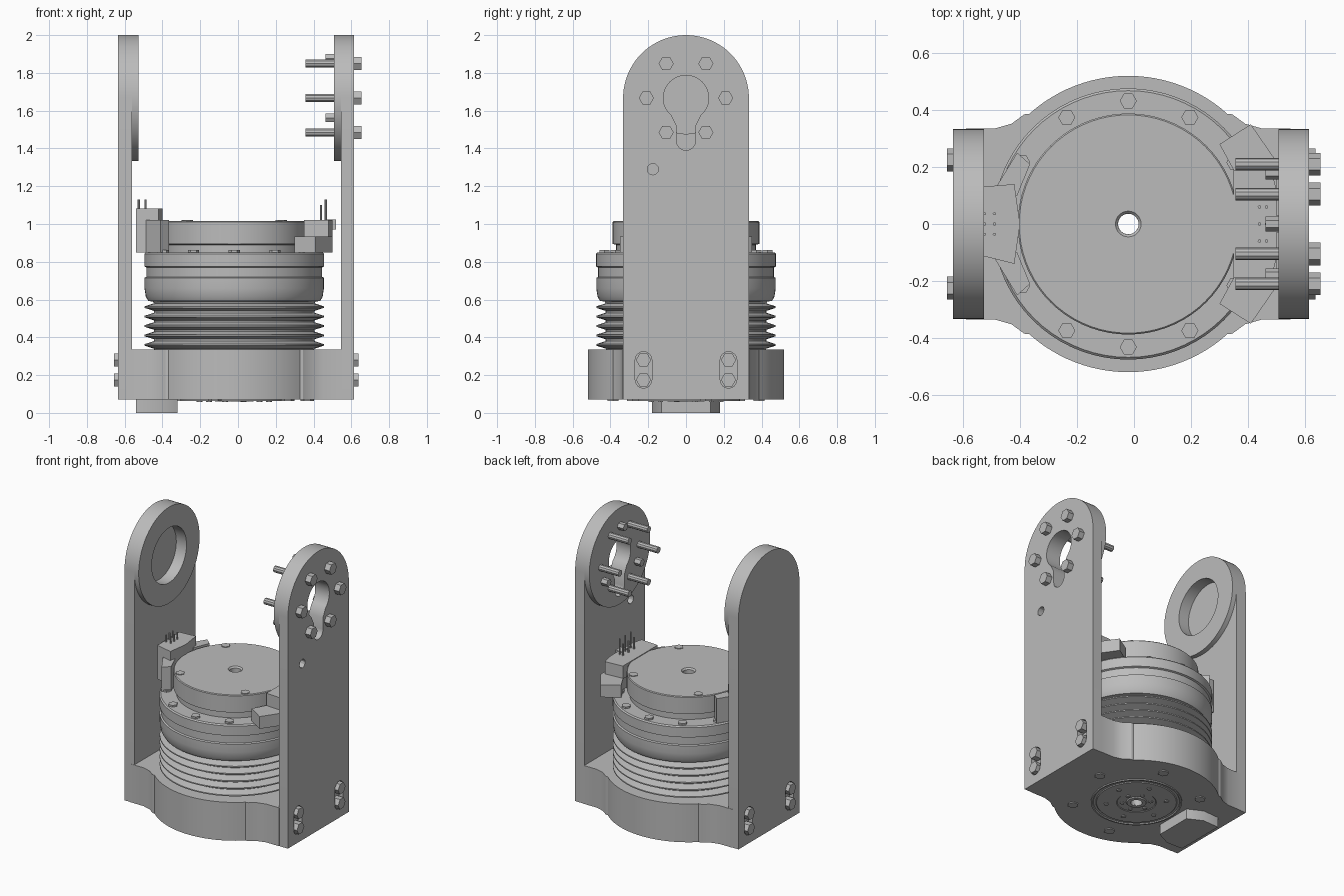
import bpy, bmesh
from math import sin, cos, pi, radians

cube = bpy.data.objects.get("Cube")
if cube:
    bpy.data.objects.remove(cube, do_unlink=True)

grey = bpy.data.materials.new("machined grey")
grey.use_nodes = True
COLOUR = (0.5, 0.5, 0.5, 1)
grey.diffuse_color = COLOUR
grey.node_tree.nodes["Principled BSDF"].inputs["Base Color"].default_value = COLOUR

CX = -0.02          # axis of the round parts
PIVOT = 1.667       # height of the pivot in the side plates
parts = []


def finish(name, bm):
    bmesh.ops.recalc_face_normals(bm, faces=bm.faces)
    mesh = bpy.data.meshes.new(name)
    bm.to_mesh(mesh)
    bm.free()
    mesh.materials.append(grey)
    obj = bpy.data.objects.new(name, mesh)
    bpy.context.collection.objects.link(obj)
    parts.append(obj)
    return obj


def prism(name, pts, axis, lo, hi):
    """Extrude an outline along x (points are y, z) or along z (points are x, y)."""
    bm = bmesh.new()
    rings = []
    for d in (lo, hi):
        rings.append([bm.verts.new((d, a, b) if axis == "x" else (a, b, d)) for a, b in pts])
    low, high = rings
    n = len(pts)
    bm.faces.new(low)
    bm.faces.new(high)
    for i in range(n):
        j = (i + 1) % n
        bm.faces.new((low[i], low[j], high[j], high[i]))
    return finish(name, bm)


def arc(a, b, r, start, end, n):
    return [(a + r * cos(radians(start + (end - start) * i / n)),
             b + r * sin(radians(start + (end - start) * i / n))) for i in range(n + 1)]


def disc(a, b, r, n=48):
    return arc(a, b, r, 0, 360, n)[:-1]


def lathe(name, profile, n=72):
    """Spin a closed (radius, height) profile around the main axis."""
    bm = bmesh.new()
    rings = [[bm.verts.new((CX + r * cos(2 * pi * i / n), r * sin(2 * pi * i / n), z))
              for i in range(n)] for r, z in profile]
    for k, ring in enumerate(rings):
        up = rings[(k + 1) % len(rings)]
        for i in range(n):
            j = (i + 1) % n
            bm.faces.new((ring[i], ring[j], up[j], up[i]))
    return finish(name, bm)


def cut(obj, cutter):
    mod = obj.modifiers.new("cut", "BOOLEAN")
    mod.operation = "DIFFERENCE"
    mod.solver = "EXACT"
    mod.object = cutter
    bpy.context.view_layer.objects.active = obj
    bpy.ops.object.modifier_apply(modifier=mod.name)


def drop(cutter):
    parts.remove(cutter)
    bpy.data.objects.remove(cutter, do_unlink=True)


def slot(y, z_low, z_high, r):
    return arc(y, z_high, r, 0, 180, 8) + arc(y, z_low, r, 180, 360, 8)


# Base: round housing with an arm towards each plate
quarter = [(0.57, 0.335), (0.47, 0.335), (0.41, 0.352), (0.365, 0.385)] + arc(0, 0, 0.52, 48, 90, 12)
half = quarter + [(-x, y) for x, y in reversed(quarter[:-1])]
outline = half + [(-x, -y) for x, y in half]
base = prism("base_housing", [(CX + x, y) for x, y in outline], "z", 0.07, 0.335)
bore = prism("bore_cutter", disc(CX, 0, 0.036, 24), "z", 0, 0.5)
cut(base, bore)
drop(bore)

# Underside cover with a groove and a hub
lathe("bottom_cover", [(0.036, 0.08), (0.036, 0.06), (0.06, 0.06), (0.065, 0.067), (0.12, 0.067),
                       (0.125, 0.063), (0.25, 0.063), (0.255, 0.068), (0.27, 0.068),
                       (0.275, 0.062), (0.285, 0.062), (0.285, 0.08)])
for i in range(6):
    a = radians(60 * i + 15)
    prism("bottom_screw", disc(CX + 0.4 * cos(a), 0.4 * sin(a), 0.035, 6), "z", 0.063, 0.09)
    prism("hub_screw", disc(CX + 0.09 * cos(a), 0.09 * sin(a), 0.014, 6), "z", 0.06, 0.075)
    prism("cover_screw", disc(CX + 0.19 * cos(a), 0.19 * sin(a), 0.016, 6), "z", 0.058, 0.075)
prism("bottom_connector", [(-0.32, -0.13), (-0.32, 0.13), (-0.42, 0.18), (-0.54, 0.175),
                           (-0.54, -0.175), (-0.42, -0.18)], "z", 0, 0.08)

# Finned body with a smooth collar and a flange
fins = [(0.036, 0.33), (0.42, 0.33)]
for i in range(5):
    z = 0.34 + 0.05 * i
    fins += [(0.425, z), (0.475, z + 0.016), (0.475, z + 0.024), (0.425, z + 0.04)]
lathe("finned_body", fins + [(0.43, 0.59), (0.455, 0.592), (0.468, 0.615), (0.475, 0.66),
                             (0.475, 0.715), (0.465, 0.72), (0.465, 0.77), (0.476, 0.775),
                             (0.476, 0.842), (0.468, 0.85), (0.036, 0.85)])

# Top cap with an undercut
lathe("top_cap", [(0.036, 0.845), (0.37, 0.845), (0.37, 0.89), (0.388, 0.895), (0.388, 1.01),
                  (0.383, 1.015), (0.045, 1.015), (0.036, 1.005)])

# Flange and cap screws
for i in range(12):
    if i % 6:
        a = radians(30 * i)
        prism("flange_screw", disc(CX + 0.432 * cos(a), 0.432 * sin(a), 0.03, 6), "z", 0.84, 0.862)
for i in range(4):
    a = radians(45 + 90 * i)
    prism("cap_screw", disc(CX + 0.352 * cos(a), 0.352 * sin(a), 0.03, 6), "z", 1.0, 1.02)

# Side connectors on the flange
wing = [(0.50, 0.22), (0.41, 0.35), (0.30, 0.28), (0.36, 0.17)]
prism("left_connector_wings", wing + [(x, -y) for x, y in reversed(wing)], "z", 0.85, 0.935)
prism("left_connector", [(0.35, -0.19), (0.48, -0.2), (0.50, -0.12), (0.50, 0.12),
                         (0.48, 0.2), (0.35, 0.19)], "z", 0.93, 1.02)
prism("left_connector_key", [(0.47, -0.03), (0.52, -0.03), (0.52, 0.03), (0.47, 0.03)], "z", 0.97, 1.025)
prism("right_connector", [(-0.54, -0.11), (-0.42, -0.14), (-0.40, 0), (-0.42, 0.14),
                          (-0.54, 0.13)], "z", 0.85, 1.083)
for s in (1, -1):
    prism("right_connector_wing", [(-0.49, s * 0.12), (-0.41, s * 0.25), (-0.365, s * 0.21),
                                   (-0.41, s * 0.1)], "z", 0.85, 1.02)
for y in (-0.06, 0, 0.06):
    for x, top in ((0.44, 1.1), (0.465, 1.13)):
        prism("left_pin", disc(x, y, 0.006, 6), "z", 1.0, top)
    for x in (-0.525, -0.49):
        prism("right_pin", disc(x, y * 0.6, 0.006, 6), "z", 1.05, 1.13)

# Side plates: arched uprights with a thick round boss on the inner face
arch = [(-0.333, 0.07), (0.333, 0.07)] + arc(0, PIVOT, 0.333, 0, 180, 40)
left_plate = prism("left_plate", arch, "x", 0.545, 0.615)
left_boss = prism("left_boss", disc(0, PIVOT, 0.333, 80), "x", 0.507, 0.545)
right_plate = prism("right_plate", arch, "x", -0.635, -0.56)
right_boss = prism("right_boss", disc(0, PIVOT, 0.333, 80), "x", -0.56, -0.527)

# Keyhole and small hole through the left plate
keyhole = arc(0, PIVOT, 0.12, -50, 230, 32) + [(-0.05, 1.52)] + \
    arc(0, 1.44, 0.05, 180, 360, 10) + [(0.05, 1.52)]
cutter = prism("keyhole_cutter", keyhole, "x", 0.4, 0.7)
cut(left_plate, cutter)
cut(left_boss, cutter)
drop(cutter)
cutter = prism("hole_cutter", disc(-0.175, 1.29, 0.03, 12), "x", 0.4, 0.7)
cut(left_plate, cutter)
drop(cutter)

# Blind bearing recess in the right plate
cutter = prism("recess_cutter", disc(0, PIVOT, 0.19), "x", -0.605, -0.4)
cut(right_plate, cutter)
cut(right_boss, cutter)
drop(cutter)

# Pivot screws around the keyhole: six long, three short
for i in range(6):
    y, z = 0.21 * cos(radians(60 * i)), PIVOT + 0.21 * sin(radians(60 * i))
    prism("pivot_screw_shaft", disc(y, z, 0.022, 10), "x", 0.357, 0.56)
    prism("pivot_screw_head", disc(y, z, 0.04, 6), "x", 0.61, 0.655)
for a in (90, 210, 330):
    y, z = 0.21 * cos(radians(a)), PIVOT + 0.21 * sin(radians(a))
    prism("short_screw", disc(y, z, 0.026, 6), "x", 0.462, 0.53)

# Slotted mounting screws at the foot of both plates
for plate, outer, s in ((left_plate, 0.615, 1), (right_plate, -0.635, -1)):
    for y in (-0.225, 0.225):
        cutter = prism("slot_cutter", slot(y, 0.175, 0.28, 0.044), "x", outer - s * 0.03, outer + s * 0.1)
        cut(plate, cutter)
        drop(cutter)
        for z in (0.175, 0.28):
            prism("mounting_screw", disc(y, z, 0.04, 6), "x", outer - s * 0.04, outer + s * 0.022)

# Smooth the round surfaces and keep the edges sharp
bpy.ops.object.select_all(action="DESELECT")
for obj in parts:
    obj.select_set(True)
bpy.context.view_layer.objects.active = base
bpy.ops.object.shade_smooth_by_angle(angle=radians(30))
